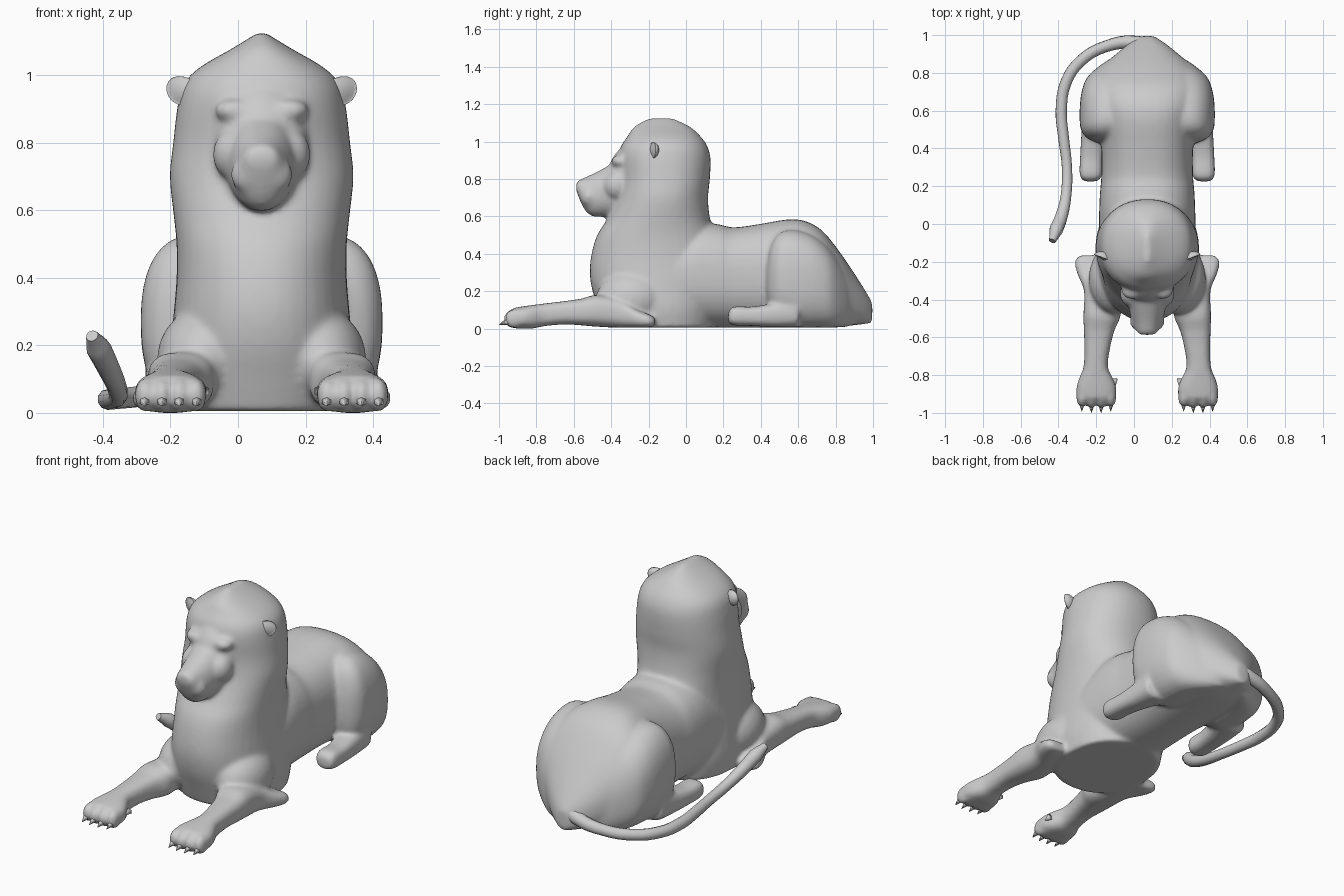
import bpy, bmesh, math
from mathutils import Vector, Matrix

CX = 0.07          # symmetry plane of the animal (the tail swings to one side)


def ring_points(n, power):
    pts = []
    for i in range(n):
        a = 2 * math.pi * i / n
        c, s = math.cos(a), math.sin(a)
        pts.append((math.copysign(abs(c) ** (2 / power), c),
                    math.copysign(abs(s) ** (2 / power), s)))
    return pts


def refine(sec, steps=4):
    """smooth in-between sections (spline through the given ones)"""
    out = []
    for i in range(len(sec) - 1):
        p0, p1, p2, p3 = sec[max(i - 1, 0)], sec[i], sec[i + 1], sec[min(i + 2, len(sec) - 1)]
        d = p2[0] - p1[0]
        for k in range(steps):
            t = k / steps
            row = [p1[0] + d * t]
            for a, b, c, e in list(zip(p0, p1, p2, p3))[1:]:
                m1 = (c - a) / (p2[0] - p0[0]) * d
                m2 = (e - b) / (p3[0] - p1[0]) * d
                row.append((2*t**3 - 3*t*t + 1) * b + (t**3 - 2*t*t + t) * m1
                           + (3*t*t - 2*t**3) * c + (t**3 - t*t) * m2)
            out.append(row)
    return out + [list(sec[-1])]


def skin(bm, rings):
    rows = [[bm.verts.new(p) for p in r] for r in rings]
    n = len(rows[0])
    for a, b in zip(rows, rows[1:]):
        for i in range(n):
            bm.faces.new((a[i], a[(i + 1) % n], b[(i + 1) % n], b[i]))
    bm.faces.new(rows[0][::-1])
    bm.faces.new(rows[-1])


def loft_y(bm, sections, power=2.4, side=1, n=32):
    """sections along y: (y, top z, bottom z, inner x, outer x)"""
    skin(bm, [[(CX + side * ((xi + xo) / 2 + (xo - xi) / 2 * u), y,
                (t + b) / 2 + (t - b) / 2 * v) for u, v in ring_points(n, power)]
              for y, t, b, xi, xo in refine(sections)])


def loft_z(bm, sections, power=2.2, n=40):
    """sections along z: (z, front y, back y, half width)"""
    skin(bm, [[(CX + w * u, (f + b) / 2 + (b - f) / 2 * v, z)
               for u, v in ring_points(n, power)] for z, f, b, w in refine(sections)])


def ball(bm, x, y, z, rx, ry, rz):
    m = Matrix.Translation((CX + x, y, z)) @ Matrix.Diagonal((rx, ry, rz, 1))
    return bmesh.ops.create_uvsphere(bm, u_segments=24, v_segments=14, radius=1, matrix=m)["verts"]


def finish(bm, name):
    bmesh.ops.recalc_face_normals(bm, faces=bm.faces)
    me = bpy.data.meshes.new(name)
    bm.to_mesh(me)
    bm.free()
    me.polygons.foreach_set("use_smooth", [True] * len(me.polygons))
    ob = bpy.data.objects.new(name, me)
    bpy.context.collection.objects.link(ob)
    return ob


body = bmesh.new()

# chest, neck and mane
loft_z(body, [(0.005, -0.43, 0.15, 0.26), (0.10, -0.465, 0.17, 0.275), (0.20, -0.50, 0.19, 0.27),
              (0.30, -0.515, 0.20, 0.26), (0.40, -0.505, 0.19, 0.252), (0.50, -0.475, 0.16, 0.252),
              (0.58, -0.425, 0.13, 0.26), (0.70, -0.37, 0.118, 0.272), (0.80, -0.355, 0.128, 0.262),
              (0.92, -0.36, 0.13, 0.247), (0.98, -0.345, 0.112, 0.227), (1.025, -0.315, 0.08, 0.18),
              (1.08, -0.275, 0.02, 0.085), (1.125, -0.20, -0.07, 0.012)])

# torso and rump
loft_y(body, [(y, t, b, -w, w) for y, t, b, w in [
    (-0.30, 0.36, 0.005, 0.24), (-0.15, 0.46, 0.005, 0.255), (0.05, 0.56, 0.005, 0.255),
    (0.17, 0.558, 0.005, 0.25), (0.25, 0.541, 0.005, 0.243), (0.40, 0.56, 0.005, 0.243),
    (0.55, 0.584, 0.005, 0.262), (0.64, 0.574, 0.005, 0.285), (0.73, 0.522, 0.005, 0.29),
    (0.82, 0.412, 0.008, 0.252), (0.90, 0.295, 0.018, 0.165), (0.96, 0.20, 0.025, 0.09),
    (0.995, 0.14, 0.03, 0.035)]], 2.4, n=40)

# skull and muzzle
ball(body, 0, -0.275, 0.79, 0.152, 0.15, 0.20)
loft_y(body, [(y, t, b, -w, w) for y, t, b, w in [
    (-0.34, 0.93, 0.60, 0.12), (-0.40, 0.88, 0.597, 0.105), (-0.46, 0.847, 0.597, 0.095),
    (-0.50, 0.827, 0.60, 0.085), (-0.535, 0.811, 0.625, 0.073), (-0.565, 0.798, 0.68, 0.06),
    (-0.587, 0.785, 0.735, 0.042)]], 2.1)

for s in (-1, 1):
    # brows, cheeks and muzzle pads
    ball(body, s * 0.08, -0.35, 0.895, 0.06, 0.05, 0.035)
    ball(body, s * 0.085, -0.37, 0.765, 0.06, 0.07, 0.075)
    ball(body, s * 0.042, -0.52, 0.705, 0.05, 0.045, 0.055)

    # shoulders
    ball(body, s * 0.17, -0.29, 0.16, 0.14, 0.19, 0.15)

    # thighs
    loft_y(body, [(0.43, 0.36, 0.16, 0.12, 0.27), (0.455, 0.45, 0.08, 0.10, 0.32),
                  (0.50, 0.51, 0.04, 0.06, 0.352), (0.56, 0.528, 0.01, 0.03, 0.358),
                  (0.64, 0.513, 0.005, 0.02, 0.356), (0.71, 0.478, 0.005, 0.02, 0.345),
                  (0.78, 0.412, 0.005, 0.02, 0.316), (0.85, 0.312, 0.008, 0.02, 0.235),
                  (0.90, 0.23, 0.018, 0.01, 0.15)], 2.4, s)

    # hind feet
    loft_y(body, [(0.225, 0.09, 0.03, 0.265, 0.335), (0.25, 0.117, 0.018, 0.24, 0.357),
                  (0.35, 0.117, 0.014, 0.235, 0.356), (0.46, 0.135, 0.008, 0.21, 0.35),
                  (0.60, 0.17, 0.005, 0.15, 0.345)], 2.8, s)

    # front legs with elbows and paws
    loft_y(body, [(-0.165, 0.058, 0.012, 0.27, 0.36), (-0.195, 0.075, 0.006, 0.25, 0.383),
                  (-0.26, 0.10, 0.005, 0.22, 0.372), (-0.35, 0.155, 0.005, 0.17, 0.335),
                  (-0.48, 0.18, 0.01, 0.14, 0.338), (-0.56, 0.16, 0.017, 0.172, 0.336),
                  (-0.65, 0.147, 0.022, 0.195, 0.333), (-0.76, 0.134, 0.012, 0.208, 0.338),
                  (-0.82, 0.126, 0.0, 0.18, 0.362), (-0.87, 0.119, 0.0, 0.162, 0.376),
                  (-0.925, 0.11, 0.0, 0.165, 0.374)], 2.7, s)
    # toes
    for i in range(4):
        ball(body, s * (0.193 + 0.051 * i), -0.92, 0.052, 0.03, 0.05 + 0.008 * (i in (1, 2)), 0.052)

lion = finish(body, "body")
rm = lion.modifiers.new("fuse", "REMESH")
rm.mode = "VOXEL"
rm.voxel_size = 0.01
rm.use_smooth_shade = True
sm = lion.modifiers.new("soften", "SMOOTH")
sm.factor = 0.5
sm.iterations = 16

for s, label in ((-1, "left"), (1, "right")):
    # cupped ears, wider towards the tip
    bm = bmesh.new()
    for v in ball(bm, 0, 0, 0, 0.066, 0.036, 0.042):
        x, y, z = (v.co.x - CX) / 0.066 * s, v.co.y, v.co.z / 0.042
        if y < 0:
            y = -y * 0.3 + 0.02 * (x * x + z * z - 1)
        v.co = Vector((s * x * 0.066, y, z * 0.042 * (1 + 0.25 * x) + 0.01 * x))
    bm.transform(Matrix.Translation((CX + s * 0.22, -0.185, 0.95)) @ Matrix.Rotation(s * 0.35, 4, "Z"))
    finish(bm, label + "_ear")

    # claws and dewclaw
    bm = bmesh.new()
    for i in range(4):
        y = -0.966 - 0.008 * (i in (1, 2))
        m = Matrix.Translation((CX + s * (0.193 + 0.051 * i), y, 0.03)) @ Matrix.Rotation(math.radians(110), 4, "X")
        bmesh.ops.create_cone(bm, cap_ends=True, segments=6, radius1=0.021, radius2=0.001, depth=0.054, matrix=m)
    m = Matrix.Translation((CX + s * 0.172, -0.845, 0.06)) @ Matrix.Rotation(math.radians(100), 4, "X")
    bmesh.ops.create_cone(bm, cap_ends=True, segments=6, radius1=0.018, radius2=0.001, depth=0.05, matrix=m)
    finish(bm, label + "_claws")

# tail sweeping round one side, tip lifted
path = [(0.07, 0.93, 0.13, 1.7), (0.0, 0.96, 0.105, 1.2), (-0.15, 0.94, 0.07, 1), (-0.28, 0.865, 0.05, 1),
        (-0.36, 0.75, 0.042, 1), (-0.385, 0.60, 0.04, 1), (-0.372, 0.45, 0.042, 0.95), (-0.355, 0.30, 0.05, 0.9),
        (-0.36, 0.15, 0.08, 0.95), (-0.387, 0.03, 0.14, 1.1), (-0.412, -0.03, 0.19, 1.2), (-0.432, -0.09, 0.228, 0.6)]
cu = bpy.data.curves.new("tail", "CURVE")
cu.dimensions = "3D"
cu.bevel_depth = 0.031
cu.bevel_resolution = 3
cu.use_fill_caps = True
cu.resolution_u = 4
sp = cu.splines.new("BEZIER")
sp.bezier_points.add(len(path) - 1)
for p, (x, y, z, r) in zip(sp.bezier_points, path):
    p.co = (x, y, z)
    p.radius = r
    p.handle_left_type = p.handle_right_type = "AUTO"
tail = bpy.data.objects.new("tail", cu)
bpy.context.collection.objects.link(tail)
